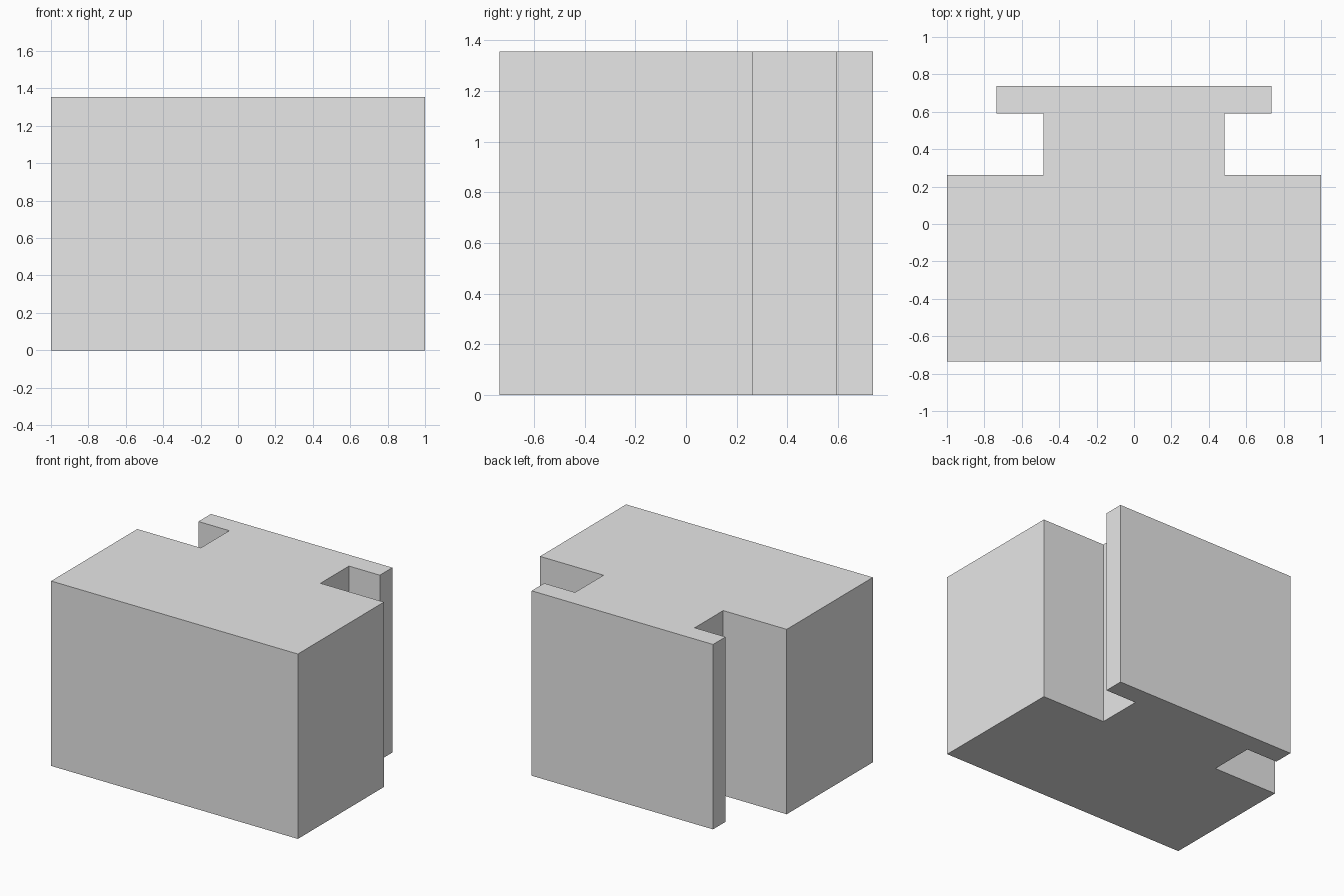
import bpy
import bmesh

cube = bpy.data.objects.get("Cube")
if cube:
    bpy.data.objects.remove(cube, do_unlink=True)

HEIGHT = 1.355

# Plain grey material
grey = bpy.data.materials.new("plain_grey")
grey.use_nodes = True
colour = (0.8, 0.8, 0.8, 1)
grey.diffuse_color = colour
grey.node_tree.nodes["Principled BSDF"].inputs["Base Color"].default_value = colour

# Left half of the plan outline, front to back: wide body, neck, rear flange
half = [(1, -0.735), (1, 0.262), (0.485, 0.262),
        (0.485, 0.592), (0.735, 0.592), (0.735, 0.737)]
outline = half + [(-x, y) for x, y in reversed(half)]

# Extrude the mirrored outline into one solid block
bm = bmesh.new()
base = bm.faces.new([bm.verts.new((x, y, 0)) for x, y in outline])
extruded = bmesh.ops.extrude_face_region(bm, geom=[base], use_keep_orig=True)
top = [v for v in extruded["geom"] if isinstance(v, bmesh.types.BMVert)]
bmesh.ops.translate(bm, verts=top, vec=(0, 0, HEIGHT))
bmesh.ops.recalc_face_normals(bm, faces=bm.faces)

mesh = bpy.data.meshes.new("flanged_block")
bm.to_mesh(mesh)
bm.free()
mesh.materials.append(grey)
block = bpy.data.objects.new("flanged_block", mesh)
bpy.context.collection.objects.link(block)
